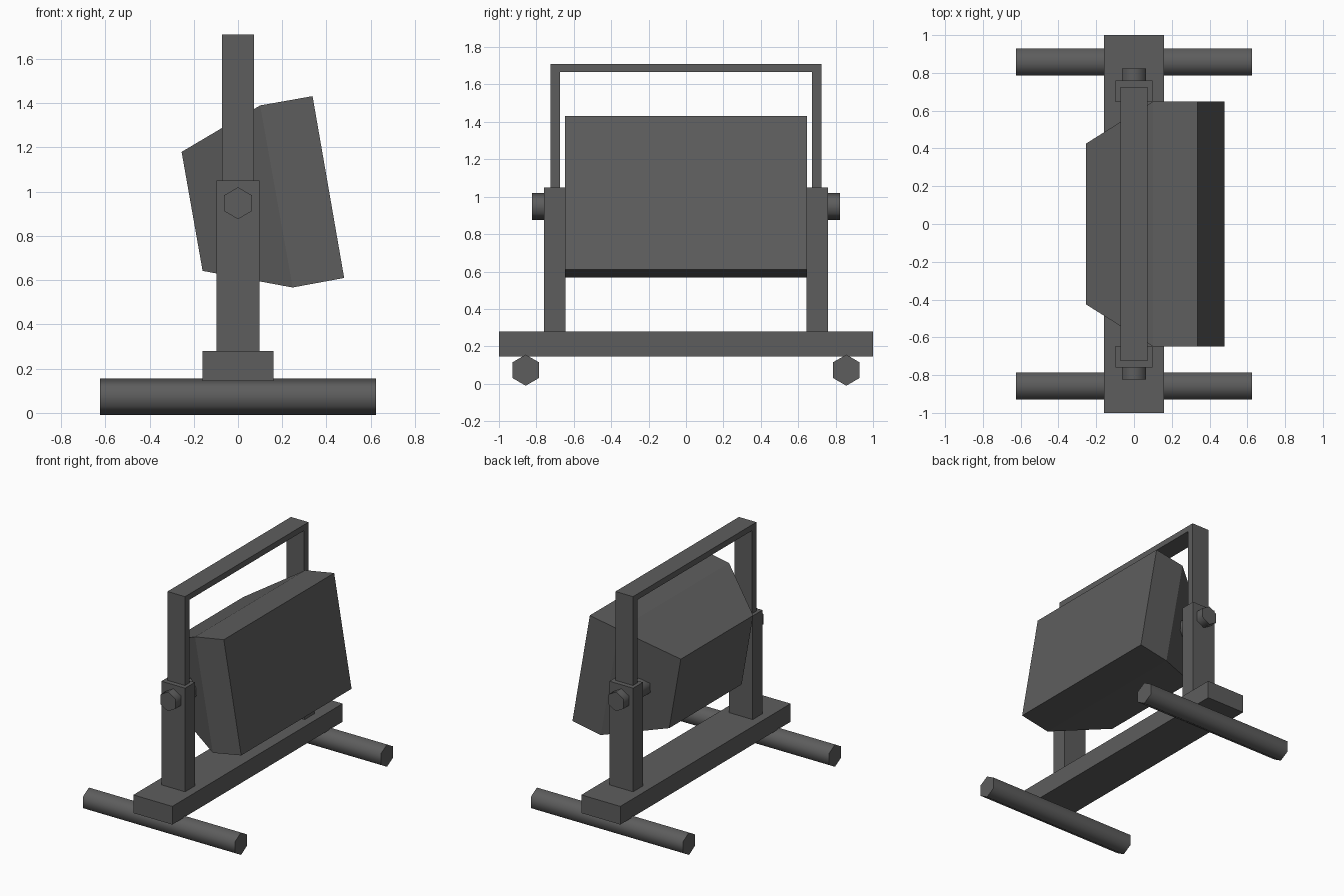
import bpy
import bmesh
import math
from mathutils import Matrix

cube = bpy.data.objects.get("Cube")
if cube:
    bpy.data.objects.remove(cube, do_unlink=True)

# Single dark grey material
grey = bpy.data.materials.new("dark_grey")
grey.use_nodes = True
colour = (0.11, 0.11, 0.11, 1)
grey.diffuse_color = colour
grey.node_tree.nodes["Principled BSDF"].inputs["Base Color"].default_value = colour


def finish(name, bm):
    bmesh.ops.recalc_face_normals(bm, faces=bm.faces)
    mesh = bpy.data.meshes.new(name)
    bm.to_mesh(mesh)
    bm.free()
    mesh.materials.append(grey)
    obj = bpy.data.objects.new(name, mesh)
    bpy.context.collection.objects.link(obj)
    return obj


def box(name, low, high):
    bm = bmesh.new()
    size = [b - a for a, b in zip(low, high)]
    centre = [(a + b) / 2 for a, b in zip(low, high)]
    bmesh.ops.create_cube(bm, size=1, matrix=Matrix.Translation(centre) @ Matrix.Diagonal((*size, 1)))
    return finish(name, bm)


def hex_bar(name, centre, radius, length, rotation):
    bm = bmesh.new()
    bmesh.ops.create_cone(bm, cap_ends=True, segments=6, radius1=radius, radius2=radius,
                          depth=length, matrix=Matrix.Translation(centre) @ rotation)
    obj = finish(name, bm)
    bpy.ops.object.select_all(action="DESELECT")
    bpy.context.view_layer.objects.active = obj
    obj.select_set(True)
    bpy.ops.object.shade_smooth_by_angle(angle=math.radians(65))
    return obj


def extrude_y(name, outline, half_widths):
    """Close a side outline (x, z) between its mirrored copies in y."""
    bm = bmesh.new()
    sides = [[bm.verts.new((x, s * w, z)) for (x, z), w in zip(outline, half_widths)]
             for s in (-1, 1)]
    return bm, sides


# Stand: beam, feet tubes, posts and pivot bolts
box("base_beam", (-0.16, -1, 0.145), (0.16, 1, 0.28))
along_x = Matrix.Rotation(math.pi / 2, 4, "Y") @ Matrix.Rotation(math.pi / 2, 4, "Z")
along_y = Matrix.Rotation(math.pi / 2, 4, "X")
for side, s in (("right", -1), ("left", 1)):
    hex_bar("foot_tube_" + side, (0, s * 0.857, 0.0725), 0.083, 1.25, along_x)
    y0, y1 = sorted((s * 0.645, s * 0.76))
    box("post_" + side, (-0.097, y0, 0.28), (0.097, y1, 1.05))
    hex_bar("pivot_bolt_" + side, (0, s * 0.66, 0.948), 0.072, 0.325, along_y)

# Carrying handle: one bent flat bar
bm = bmesh.new()
path = [(-0.725, 1.05), (-0.725, 1.71), (0.725, 1.71), (0.725, 1.05),
        (0.675, 1.05), (0.675, 1.667), (-0.675, 1.667), (-0.675, 1.05)]
face = bm.faces.new([bm.verts.new((-0.072, y, z)) for y, z in path])
ext = bmesh.ops.extrude_face_region(bm, geom=[face], use_keep_orig=True)
bmesh.ops.translate(bm, vec=(0.144, 0, 0),
                    verts=[v for v in ext["geom"] if isinstance(v, bmesh.types.BMVert)])
finish("handle", bm)

# Lamp housing: rectangular rings (x, z top / x, z bottom / half width), back to front
bm = bmesh.new()
rings = []
for top, bottom, w in (((-0.255, 1.18), (-0.16, 0.642), 0.425),
                       ((0.10, 1.39), (0.247, 0.567), 0.648),
                       ((0.337, 1.432), (0.48, 0.61), 0.648)):
    rings.append([bm.verts.new((x, y, z)) for (x, z), y in
                  ((top, -w), (top, w), (bottom, w), (bottom, -w))])
for a, b in zip(rings, rings[1:]):
    for i in range(4):
        j = (i + 1) % 4
        bm.faces.new((a[i], a[j], b[j], b[i]))
bm.faces.new(rings[0])
bm.faces.new(rings[-1])
finish("lamp_housing", bm)
